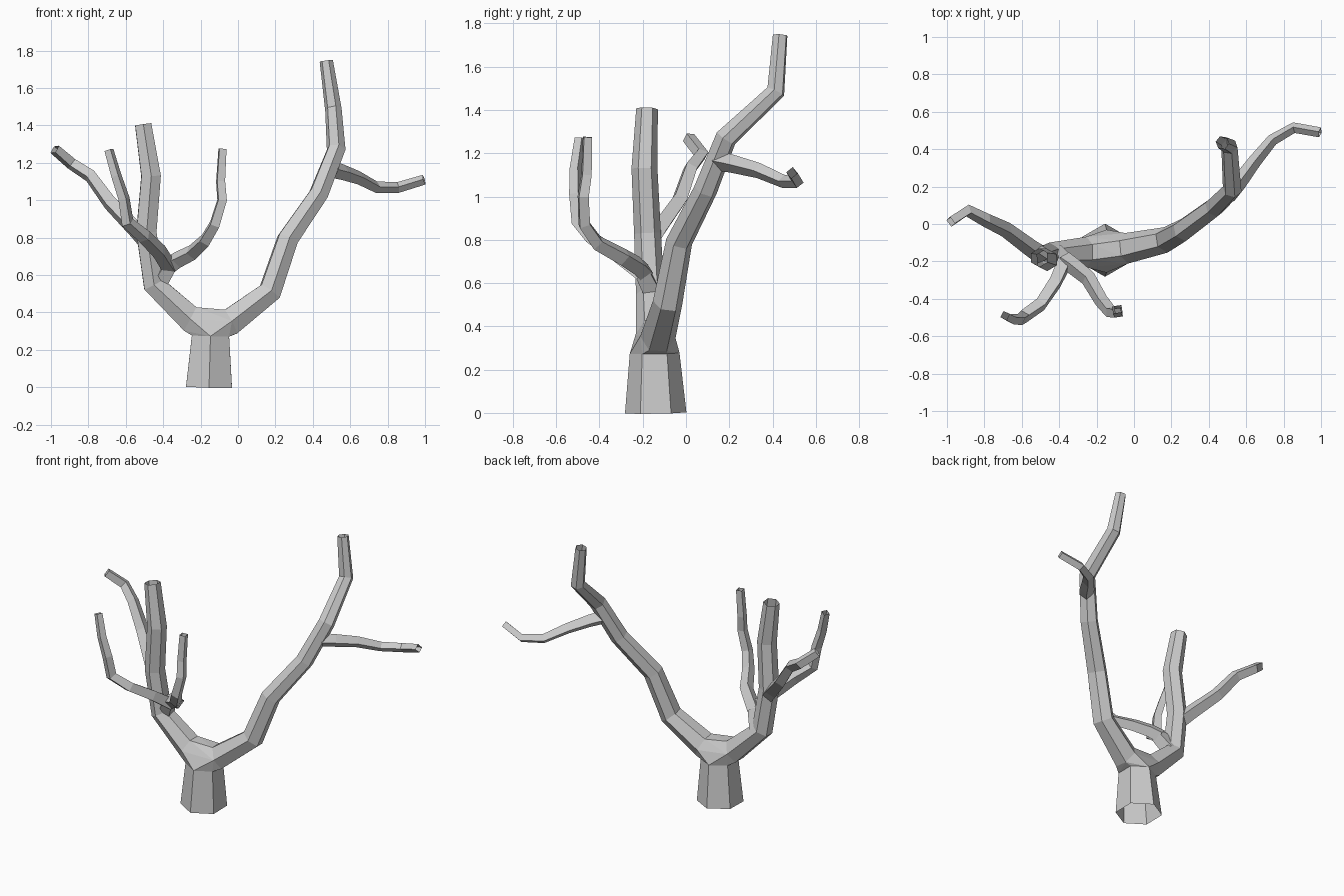
import bpy, bmesh, math
from mathutils import Vector

if "Cube" in bpy.data.objects:
    bpy.data.objects.remove(bpy.data.objects["Cube"])


def make_rings(points, sides, up, start_dir=None):
    """Vertex rings along a path; each point is (x, y, z, radius)."""
    pos = [Vector(p[:3]) for p in points]
    segs = [(b - a).normalized() for a, b in zip(pos, pos[1:])]
    u, rings = Vector(up), []
    for i, p in enumerate(pos):
        if i == 0:
            t = Vector(start_dir).normalized() if start_dir else segs[0]
        elif i == len(pos) - 1:
            t = segs[-1]
        else:
            t = (segs[i - 1] + segs[i]).normalized()
        u = (u - t * u.dot(t)).normalized()
        v = t.cross(u)
        r = points[i][3]
        angles = [2 * math.pi * k / sides for k in range(sides)]
        rings.append([p + (u * math.cos(a) + v * math.sin(a)) * r for a in angles])
    return rings


def skin(bm, rings):
    """Join successive rings with quads, ends left open."""
    loops = [[bm.verts.new(c) for c in ring] for ring in rings]
    for a, b in zip(loops, loops[1:]):
        n = len(a)
        for k in range(n):
            bm.faces.new((a[k], a[(k + 1) % n], b[(k + 1) % n], b[k]))
    return loops


def finish(bm, name):
    bmesh.ops.recalc_face_normals(bm, faces=bm.faces)
    mesh = bpy.data.meshes.new(name)
    bm.to_mesh(mesh)
    bm.free()
    bpy.context.collection.objects.link(bpy.data.objects.new(name, mesh))


# Trunk with the two main limbs, merged by a hull at the crotch
trunk = [(-0.155, -0.14, 0, 0.142), (-0.147, -0.145, 0.275, 0.115)]
left_limb = [(-0.255, -0.15, 0.365, 0.082), (-0.45, -0.165, 0.55, 0.066),
             (-0.49, -0.178, 0.83, 0.062), (-0.465, -0.192, 1.13, 0.06),
             (-0.507, -0.18, 1.405, 0.05)]
right_limb = [(-0.04, -0.13, 0.35, 0.082), (0.17, -0.085, 0.51, 0.069),
              (0.265, -0.032, 0.79, 0.062), (0.43, 0.09, 1.03, 0.056),
              (0.525, 0.185, 1.27, 0.052), (0.51, 0.415, 1.485, 0.045),
              (0.472, 0.435, 1.745, 0.036)]
bm = bmesh.new()
Y = (0, 1, 0)
ends = [skin(bm, make_rings(trunk, 6, Y))[-1],
        skin(bm, make_rings(left_limb, 6, Y, (-0.85, 0, 0.45)))[0],
        skin(bm, make_rings(right_limb, 6, Y, (0.85, 0.1, 0.45)))[0]]
hull = bmesh.new()
for ring in ends:
    for v in ring:
        hull.verts.new(v.co)
hull.verts.index_update()
bmesh.ops.convex_hull(hull, input=hull.verts)
flat = [v for ring in ends for v in ring]
for f in hull.faces:
    ids = [v.index for v in f.verts]
    if len({i // 6 for i in ids}) > 1:      # skip the caps inside the limbs
        bm.faces.new([flat[i] for i in ids])
hull.free()
finish(bm, "trunk_and_limbs")

# Thin four-sided branches, rooted inside the limbs
twigs = {
    "right_side_branch": [
        (0.50, 0.15, 1.165, 0.045), (0.56, 0.22, 1.15, 0.042), (0.645, 0.335, 1.12, 0.036),
        (0.74, 0.45, 1.07, 0.031), (0.855, 0.515, 1.068, 0.029), (0.995, 0.49, 1.11, 0.027)],
    "left_side_branch": [
        (-0.49, -0.17, 0.78, 0.05), (-0.55, -0.13, 0.845, 0.047), (-0.685, -0.03, 0.985, 0.042),
        (-0.79, 0.02, 1.13, 0.037), (-0.89, 0.072, 1.195, 0.034), (-0.98, 0.012, 1.272, 0.031)],
    "front_branch_left": [
        (-0.425, -0.155, 0.55, 0.055), (-0.37, -0.2, 0.645, 0.05), (-0.42, -0.31, 0.725, 0.043),
        (-0.50, -0.43, 0.805, 0.039), (-0.59, -0.495, 0.88, 0.036), (-0.61, -0.51, 1.01, 0.032),
        (-0.65, -0.51, 1.13, 0.029), (-0.69, -0.49, 1.268, 0.026)],
    "front_branch_right": [
        (-0.375, -0.19, 0.645, 0.047), (-0.325, -0.225, 0.68, 0.045), (-0.245, -0.29, 0.72, 0.042),
        (-0.175, -0.41, 0.785, 0.038), (-0.125, -0.47, 0.87, 0.035), (-0.085, -0.475, 1.0, 0.032),
        (-0.093, -0.46, 1.1, 0.03), (-0.083, -0.455, 1.275, 0.027)],
}
for name, path in twigs.items():
    bm = bmesh.new()
    skin(bm, make_rings(path, 4, (0, 0, 1)))
    finish(bm, name)
